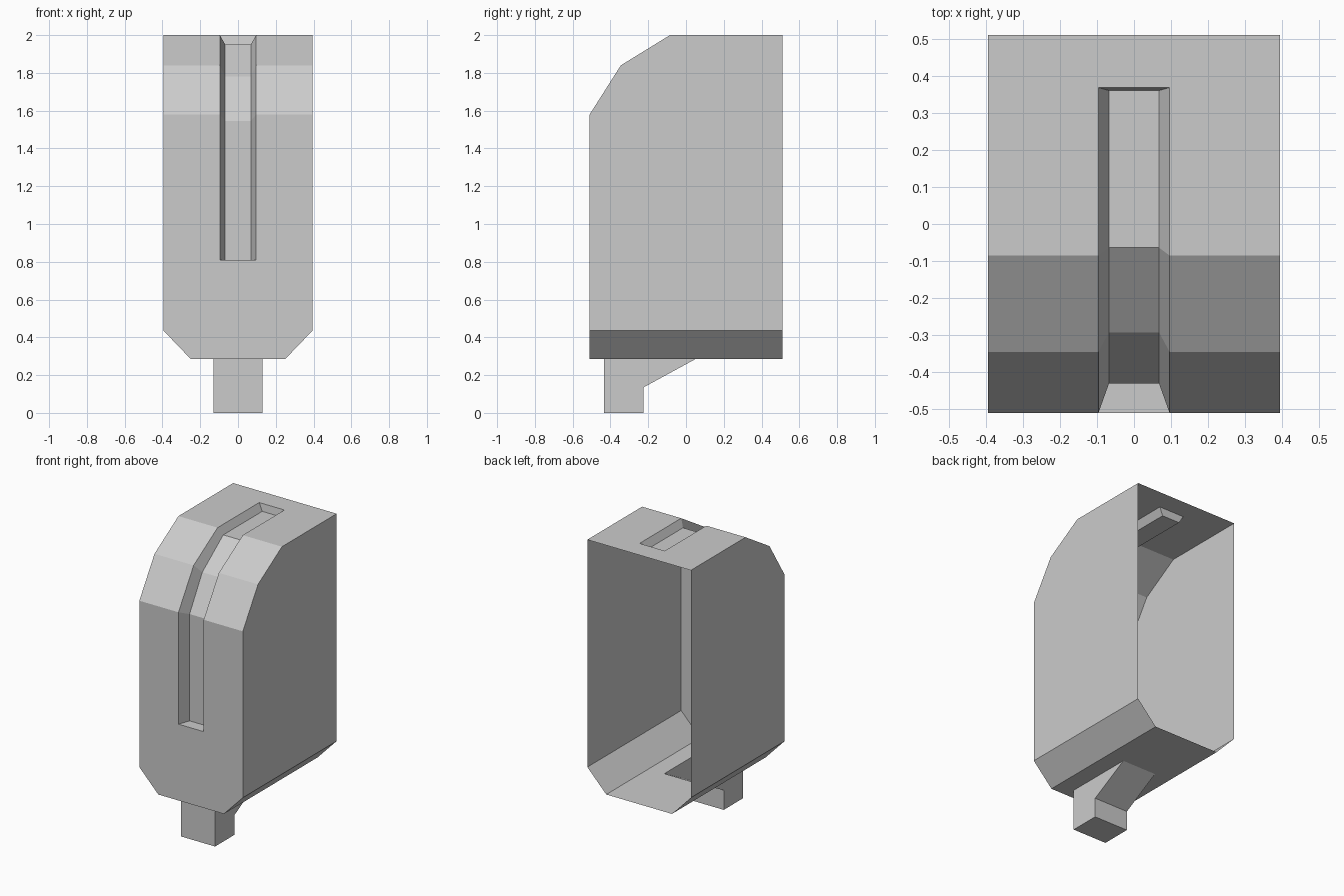
import bpy, bmesh
from mathutils import Vector

if "Cube" in bpy.data.objects:
    bpy.data.objects.remove(bpy.data.objects["Cube"])


def half_shell(name, faces, first_normal):
    """Open sheet for the +x half, welded, oriented by its first face, then mirrored."""
    bm = bmesh.new()
    for f in faces:
        bm.faces.new([bm.verts.new(p) for p in f])
    bmesh.ops.remove_doubles(bm, verts=bm.verts, dist=0.0005)
    bmesh.ops.recalc_face_normals(bm, faces=bm.faces)
    bm.faces.ensure_lookup_table()
    bm.normal_update()
    if bm.faces[0].normal.dot(Vector(first_normal)) < 0:
        bmesh.ops.reverse_faces(bm, faces=bm.faces)
    me = bpy.data.meshes.new(name)
    bm.to_mesh(me)
    bm.free()
    ob = bpy.data.objects.new(name, me)
    bpy.context.collection.objects.link(ob)
    mod = ob.modifiers.new("mirror", 'MIRROR')
    mod.use_axis[0] = True
    mod.use_clip = True
    return ob


def strips(profile, x0, x1):
    """Quads along a (y, z) profile between two x positions."""
    return [[(x0, *a), (x1, *a), (x1, *b), (x0, *b)]
            for a, b in zip(profile, profile[1:])]


W, B = 0.394, 0.25            # half width of body and of its underside
F, K = -0.51, 0.51            # front and back
S, N = 0.096, 0.0675          # half width of slot at the rim and at its floor
T = 0.13                      # half width of stem
Z0, Z1, ZS = 0.285, 0.435, 0.81
curve = [(F, 1.58), (-0.345, 1.84), (-0.085, 2.0)]
rim = [(F, ZS)] + curve + [(0.368, 2.0)]
floor = [(-0.43, ZS), (-0.43, 1.545), (-0.292, 1.78), (-0.064, 1.95), (0.36, 1.95)]

# Housing: thin shell, open at the back, with openings for slot and stem
body = [
    [(0, F, Z0), (B, F, Z0), (W, F, Z1), (W, F, 1.58), (S, F, 1.58), (S, F, ZS), (0, F, ZS)],
    [(W, F, Z1), (W, K, Z1), (W, K, 2)] + [(W, *p) for p in reversed(curve)],
    [(B, F, Z0), (B, K, Z0), (W, K, Z1), (W, F, Z1)],
    [(0, F, Z0), (B, F, Z0), (B, K, Z0), (0, K, Z0),
     (0, 0.05, Z0), (T, 0.05, Z0), (T, -0.435, Z0), (0, -0.435, Z0)],
    [(S, -0.085, 2), (W, -0.085, 2), (W, K, 2), (0, K, 2), (0, 0.368, 2), (S, 0.368, 2)],
] + strips(curve, S, W)
half_shell("housing", body, (0, -1, 0))

# Recessed slot wrapping from the front over the top
slot = strips(floor, 0, N)
slot += [[(S, *rim[i]), (S, *rim[i + 1]), (N, *floor[i + 1]), (N, *floor[i])]
         for i in range(len(rim) - 1)]
slot += [[(0, *rim[i]), (S, *rim[i]), (N, *floor[i]), (0, *floor[i])] for i in (0, -1)]
half_shell("slot", slot, (0, -1, 0))

# Hollow stem below, open into the housing
stem_profile = [(-0.435, Z0), (-0.435, 0), (-0.225, 0), (-0.225, 0.135), (0.05, Z0)]
stem = strips(stem_profile, 0, T) + [[(T, *p) for p in stem_profile]]
half_shell("stem", stem, (0, -1, 0))
